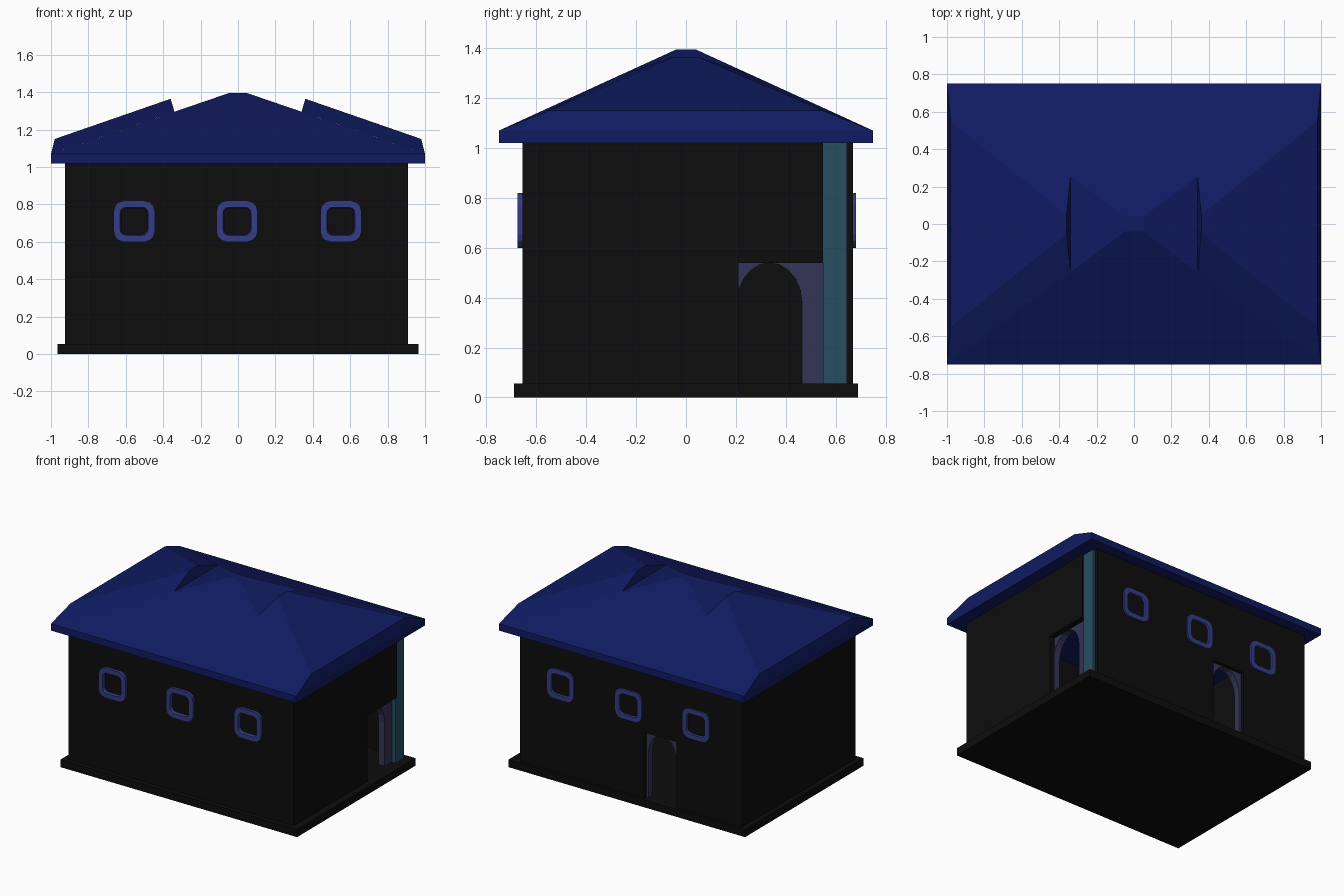
import bpy, bmesh, math

if "Cube" in bpy.data.objects:
    bpy.data.objects.remove(bpy.data.objects["Cube"])


def material(name, rgb):
    m = bpy.data.materials.new(name)
    m.diffuse_color = (*rgb, 1)
    m.use_nodes = True
    m.node_tree.nodes["Principled BSDF"].inputs["Base Color"].default_value = m.diffuse_color
    return m


BLACK = material("dark_wall", (0.004, 0.004, 0.004))
BLUE = material("roof_blue", (0.005, 0.011, 0.12))
TRIM = material("window_blue", (0.035, 0.045, 0.24))
LILAC = material("door_lilac", (0.035, 0.035, 0.095))
TEAL = material("post_teal", (0.02, 0.075, 0.12))


def finish(name, bm, mat):
    bmesh.ops.recalc_face_normals(bm, faces=bm.faces)
    me = bpy.data.meshes.new(name)
    bm.to_mesh(me)
    bm.free()
    me.materials.append(mat)
    ob = bpy.data.objects.new(name, me)
    bpy.context.collection.objects.link(ob)
    return ob


def loft(name, loops, mat, cyclic=False):
    """Skin matching point loops; cap the ends unless the loops close up."""
    bm = bmesh.new()
    rings = [[bm.verts.new(p) for p in loop] for loop in loops]
    pairs = list(zip(rings, rings[1:]))
    if cyclic:
        pairs.append((rings[-1], rings[0]))
    else:
        bm.faces.new(rings[0])
        bm.faces.new(rings[-1])
    for a, b in pairs:
        for i in range(len(a)):
            j = (i + 1) % len(a)
            bm.faces.new((a[i], a[j], b[j], b[i]))
    return finish(name, bm, mat)


def rect(hx, hy, z):
    return [(-hx, -hy, z), (hx, -hy, z), (hx, hy, z), (-hx, hy, z)]


def box(name, x, y, z, mat):
    return loft(name, [[(x[i], y[j], h) for i, j in ((0, 0), (1, 0), (1, 1), (0, 1))] for h in z], mat)


# base slab and walls, with door gaps in the right and back walls
FLOOR, DOOR, TOP = 0.055, 0.54, 1.03
box("base_slab", (-0.965, 0.965), (-0.69, 0.69), (0, FLOOR), BLACK)
box("front_wall", (-0.925, 0.91), (-0.655, -0.61), (0.03, TOP), BLACK)
box("left_wall", (-0.925, -0.88), (-0.61, 0.645), (0.03, TOP), BLACK)
box("right_wall", (0.87, 0.91), (-0.61, 0.21), (0.03, TOP), BLACK)
box("right_lintel", (0.87, 0.91), (0.21, 0.55), (DOOR, TOP), BLACK)
box("back_wall_a", (-0.925, -0.39), (0.645, 0.67), (0.03, TOP), BLACK)
box("back_wall_b", (-0.13, 0.88), (0.645, 0.67), (0.03, TOP), BLACK)
box("back_lintel", (-0.39, -0.13), (0.645, 0.67), (DOOR, TOP), BLACK)

# teal post in the open corner
box("corner_post", (0.80, 0.90), (0.55, 0.645), (FLOOR, TOP), TEAL)


# arched door frames recessed behind the walls
def arch_frame(name, half, place, depths):
    out = half + 0.085
    arch = [(half * math.cos(a), 0.38 + 0.16 * math.sin(a))
            for a in (math.pi * i / 10 for i in range(11))]
    prof = [(-half, FLOOR), (-out, FLOOR), (-out, 0.62), (out, 0.62), (out, FLOOR), (half, FLOOR)] + arch
    loft(name, [[place(u, d, z) for u, z in prof] for d in depths], LILAC)


arch_frame("right_door_frame", 0.13, lambda u, d, z: (d, 0.335 + u, z), (0.82, 0.87))
arch_frame("back_door_frame", 0.115, lambda u, d, z: (-0.26 + u, d, z), (0.595, 0.645))


# rounded square window rings, three on each long wall
def rounded(half, r, x, y, z):
    pts = []
    for q, (sx, sz) in enumerate(((1, 1), (-1, 1), (-1, -1), (1, -1))):
        for k in range(4):
            a = math.pi / 2 * (q + k / 3)
            pts.append((x + sx * (half - r) + r * math.cos(a), y, z + sz * (half - r) + r * math.sin(a)))
    return pts


for side, wall, face in (("front", -0.65, -0.676), ("back", 0.665, 0.682)):
    for i, x in enumerate((-0.555, -0.005, 0.55)):
        loft(f"{side}_window_{i + 1}",
             [rounded(0.11, 0.055, x, wall, 0.71), rounded(0.11, 0.055, x, face, 0.71),
              rounded(0.075, 0.03, x, face, 0.71), rounded(0.07, 0.03, x, wall, 0.71)],
             TRIM, cyclic=True)

# hipped main roof
loft("main_roof", [rect(1, 0.75, 1.02), rect(1, 0.75, 1.07), rect(0.05, 0.04, 1.395)], BLUE)

# raised slabs on the two end slopes
for name, s in (("right_roof_slab", 1), ("left_roof_slab", -1)):
    low = [(s * 1.0, -0.75, 1.07), (s * 1.0, 0.75, 1.07), (s * 0.34, 0.257, 1.296), (s * 0.34, -0.257, 1.296)]
    high = [(s * 0.98, -0.55, 1.15), (s * 0.98, 0.55, 1.15), (s * 0.36, 0.05, 1.365), (s * 0.36, -0.05, 1.365)]
    loft(name, [low, high], BLUE)
